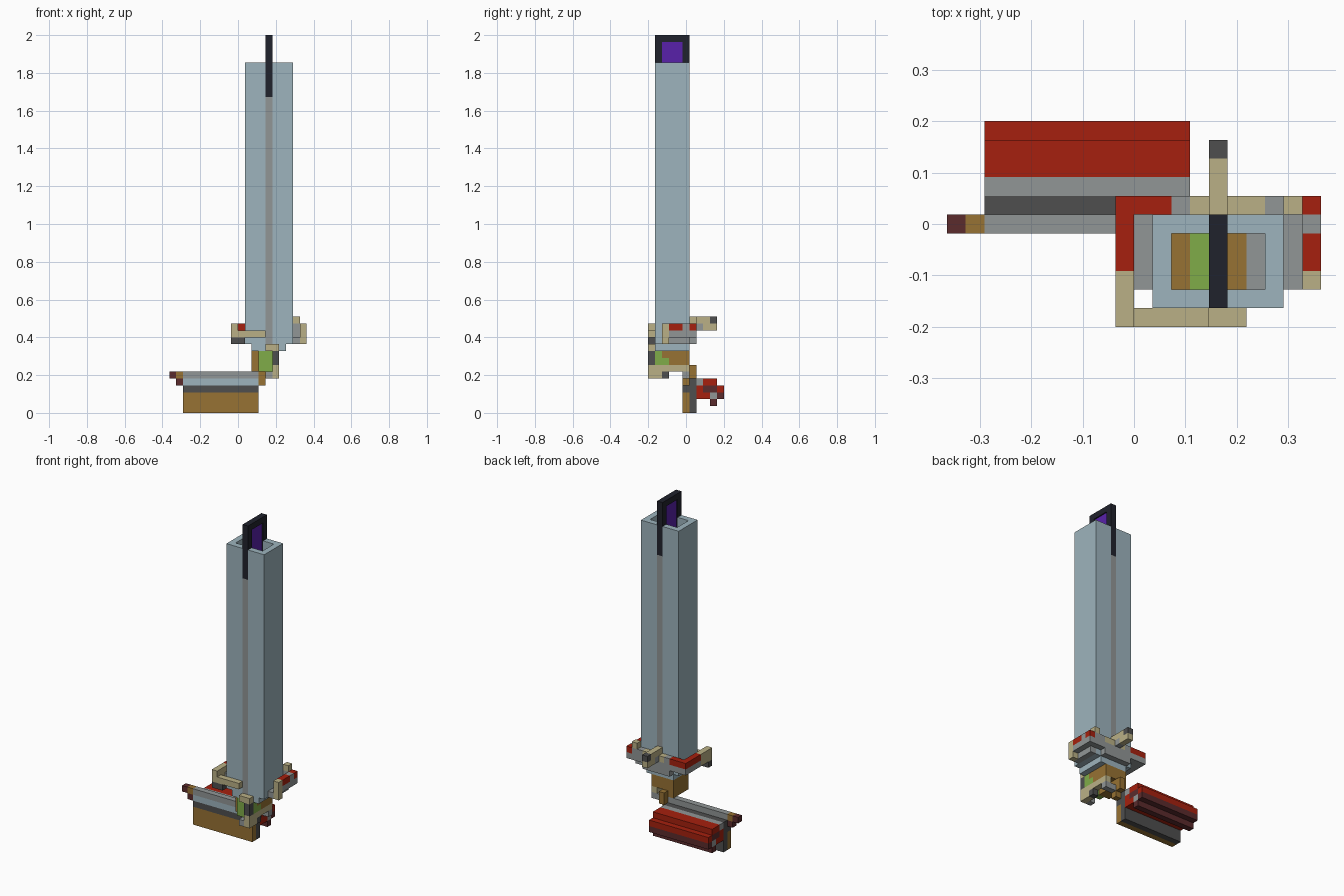
import bpy
import bmesh

UNIT = 2 / 55  # edge of one building cube

cube = bpy.data.objects.get("Cube")
if cube:
    bpy.data.objects.remove(cube, do_unlink=True)


def linear(c):
    return c / 12.92 if c <= 0.04045 else ((c + 0.055) / 1.055) ** 2.4


def material(name, code):
    rgb = [linear(v / 255) for v in bytes.fromhex(code)]
    mat = bpy.data.materials.new(name)
    mat.use_nodes = True
    mat.diffuse_color = (*rgb, 1)
    mat.node_tree.nodes["Principled BSDF"].inputs["Base Color"].default_value = (*rgb, 1)
    return mat


steel = material("pale steel blue", "9DB4BD")
grey = material("mid grey", "919696")
dark = material("dark grey", "4E4E4E")
red = material("red", "A6200E")
maroon = material("maroon", "5B2B2C")
sand = material("sand", "BAB086")
brown = material("wood brown", "977233")
green = material("leaf green", "80AC48")
black = material("blue black", "20222C")
purple = material("purple", "5821AA")


def block(name, mat, x, y, z):
    """Box from (start, end) ranges in building cubes; y counts from the front edge."""
    bm = bmesh.new()
    bmesh.ops.create_cube(bm, size=1)
    spans = (x, (y[0] - 5.5, y[1] - 5.5), z)
    for v in bm.verts:
        v.co = [(s[1] if c > 0 else s[0]) * UNIT for c, s in zip(v.co, spans)]
    mesh = bpy.data.meshes.new(name)
    bm.to_mesh(mesh)
    bm.free()
    mesh.materials.append(mat)
    obj = bpy.data.objects.new(name, mesh)
    bpy.context.collection.objects.link(obj)
    return obj


# Hollow blade with a grey centre stripe and a dark frame set in its tip
height = (10, 51)
for side, wall in (("front", (1, 2)), ("back", (5, 6))):
    block("blade_" + side + "_wall_right", steel, (1, 4), wall, height)
    block("blade_" + side + "_wall_left", steel, (5, 8), wall, height)
    block("blade_" + side + "_stripe", grey, (4, 5), wall, (10, 46))
    block("tip_frame_" + side + "_post", black, (4, 5), wall, (46, 55))
block("blade_side_wall_right", steel, (1, 2), (2, 5), height)
block("blade_side_wall_left", steel, (7, 8), (2, 5), height)
block("tip_frame_top", black, (4, 5), (2, 5), (54, 55))
block("tip_frame_bottom", black, (4, 5), (2, 5), (46, 47))
block("tip_pane", purple, (4.2, 4.8), (2, 5), (47, 54))

# Blade floor
block("floor_wood_right", brown, (2, 3), (2, 5), (10, 11))
block("floor_leaf", green, (3, 4), (2, 5), (10, 11))
block("floor_wood_left", brown, (4, 6), (2, 5), (10, 11))
block("floor_stone", grey, (6, 7), (2, 5), (10, 11))

# Guard, front and right arms
block("guard_front_bar", sand, (-1, 4), (0, 1), (11, 12))
block("guard_front_corner", sand, (-1, 0), (0, 1), (12, 13))
block("guard_front_underside", dark, (-1, 1), (0, 1), (10, 11))
block("guard_right_bar", sand, (-1, 0), (1, 3), (11, 13))
block("guard_right_trim", red, (-1, 0), (3, 7), (12, 13))
block("guard_right_base", grey, (-1, 0), (3, 7), (11, 12))
block("guard_right_plate", grey, (0, 1), (2, 6), (11, 12))

# Guard, back arm
block("guard_back_base", grey, (0, 9), (6, 7), (11, 12))
block("guard_back_trim", red, (0, 2), (6, 7), (12, 13))
block("guard_back_stone_right", grey, (2, 3), (6, 7), (12, 13))
block("guard_back_bar", sand, (3, 7), (6, 7), (12, 13))
block("guard_back_stone_left", grey, (7, 9), (6, 7), (12, 13))
block("guard_back_knob", sand, (8, 9), (6, 7), (13, 14))
block("guard_back_underside", grey, (2, 7), (6, 7), (10, 11))
block("back_spur_base", grey, (4, 5), (7, 8), (12, 13))
block("back_spur_arm", sand, (4, 5), (6, 9), (13, 14))
block("back_spur_tip", dark, (4, 5), (9, 10), (13, 14))
block("back_spur_underside", sand, (4, 5), (8, 10), (12, 13))

# Guard, left arm
block("guard_left_plate", grey, (8, 9), (2, 6), (10, 11))
block("guard_left_base", grey, (9, 10), (3, 7), (11, 12))
block("guard_left_end", sand, (9, 10), (2, 3), (10, 13))
block("guard_left_trim", red, (9, 10), (3, 5), (12, 13))
block("guard_left_stone", grey, (9, 10), (5, 6), (12, 13))
block("guard_left_corner", red, (9, 10), (6, 7), (12, 13))

# Collar and grip
block("collar", steel, (2, 7), (1, 6), (9, 10))
block("grip_wood_right", brown, (2, 4), (2, 6), (6, 9))
block("grip_leaf", green, (3, 6), (1, 2), (7, 9))
block("grip_leaf_lower", green, (3, 5), (1, 2), (6, 7))
block("grip_leaf_inner", green, (4, 6), (2, 3), (7, 8))
block("grip_wood_inner", brown, (4, 6), (2, 3), (8, 9))
block("grip_wood_left", brown, (4, 6), (3, 6), (7, 9))
block("grip_rail", sand, (5, 6), (1, 6), (6, 7))
block("grip_front_cap", sand, (4, 6), (0, 1), (9, 10))
block("grip_front_post", dark, (5, 6), (0, 1), (7, 9))
block("grip_front_foot", sand, (5, 6), (0, 2), (5, 6))
block("grip_front_shin", sand, (5, 6), (0, 1), (6, 7))
block("grip_front_stone", grey, (4, 5), (0, 1), (5, 6))
block("grip_stud", dark, (5, 6), (2, 3), (5, 6))
block("grip_back_foot", grey, (4, 6), (5, 6), (5, 6))

# Neck joining grip and pommel
block("neck_upper", brown, (3, 4), (6, 7), (5, 7))
block("neck_lower", brown, (3, 4), (5, 6), (4, 6))

# Long pommel bar: layers share one length
bar = (-8, 3)
layers = (
    ("panel", brown, (5, 6), (0, 3)),
    ("panel_backing", dark, (6, 7), (0, 5)),
    ("lower_strip", dark, (5, 6), (3, 4)),
    ("pale_strip", steel, (5, 6), (4, 5)),
    ("top_strip", grey, (5, 6), (5, 6)),
    ("back_strip", grey, (7, 8), (4, 5)),
    ("roll_top", red, (8, 10), (4, 5)),
    ("roll_inner_edge", red, (7, 8), (2, 4)),
    ("roll_core", maroon, (8, 10), (3, 4)),
    ("roll_underside", red, (8, 9), (2, 3)),
    ("roll_heart", grey, (9, 10), (2, 3)),
    ("roll_outer_edge", red, (10, 11), (3, 4)),
    ("roll_outer_hem", maroon, (10, 11), (2, 3)),
    ("roll_keel", maroon, (9, 10), (1, 2)),
)
for name, mat, y, z in layers:
    block("pommel_" + name, mat, bar, y, z)

# Pommel end
block("pommel_end_wood", brown, (-9, -8), (5, 6), (5, 6))
block("pommel_end_tip", maroon, (-10, -9), (5, 6), (5, 6))
block("pommel_end_lower", maroon, (-9, -8), (5, 6), (4, 5))
